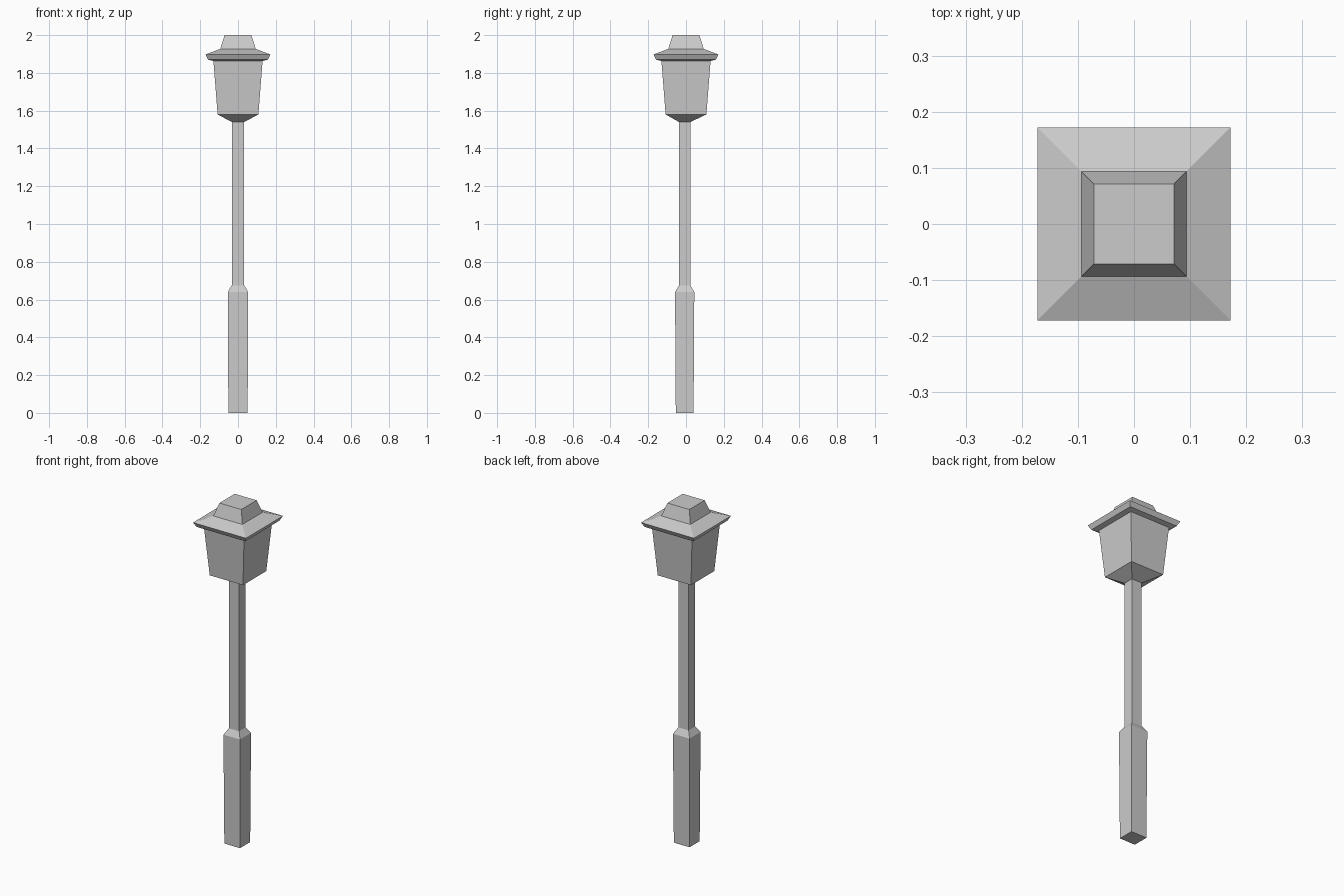
import bpy, bmesh

if "Cube" in bpy.data.objects:
    bpy.data.objects.remove(bpy.data.objects["Cube"])


def loft(name, rings, cap_bottom=False, cap_top=False):
    """Stack rectangular sections (half_x, half_y, centre_y, z) into one shell."""
    bm = bmesh.new()
    loops = []
    for hx, hy, cy, z in rings:
        loops.append([bm.verts.new((sx * hx, cy + sy * hy, z))
                      for sx, sy in ((-1, -1), (1, -1), (1, 1), (-1, 1))])
    for a, b in zip(loops, loops[1:]):
        for i in range(4):
            j = (i + 1) % 4
            bm.faces.new((a[i], a[j], b[j], b[i]))
    if cap_bottom:
        bm.faces.new(loops[0][::-1])
    if cap_top:
        bm.faces.new(loops[-1])
    mesh = bpy.data.meshes.new(name)
    bm.to_mesh(mesh)
    bm.free()
    obj = bpy.data.objects.new(name, mesh)
    bpy.context.collection.objects.link(obj)
    return obj


# The post sits slightly forward of the lantern centre
POST_Y = -0.007
pole_bottom = (0.033, 0.03, POST_Y, 0.675)
pole_top = (0.033, 0.03, POST_Y, 1.54)
body_top = (0.13, 0.13, 0, 1.863)
collar = (0.094, 0.094, 0, 1.927)

# Thick pedestal with chamfered shoulder
loft("post_base", [(0.051, 0.047, POST_Y, 0), (0.054, 0.051, POST_Y, 0.64),
                   pole_bottom], cap_bottom=True)

# Slim pole
loft("pole", [pole_bottom, pole_top])

# Lantern body flaring upward from its funnel
loft("lantern_body", [pole_top, (0.108, 0.108, 0, 1.58), body_top])

# Overhanging roof with bevelled underside
loft("roof", [body_top, (0.158, 0.158, 0, 1.87), (0.172, 0.172, 0, 1.897), collar])

# Tapered cap on the roof
loft("roof_cap", [collar, (0.071, 0.071, 0, 2.0)], cap_top=True)
